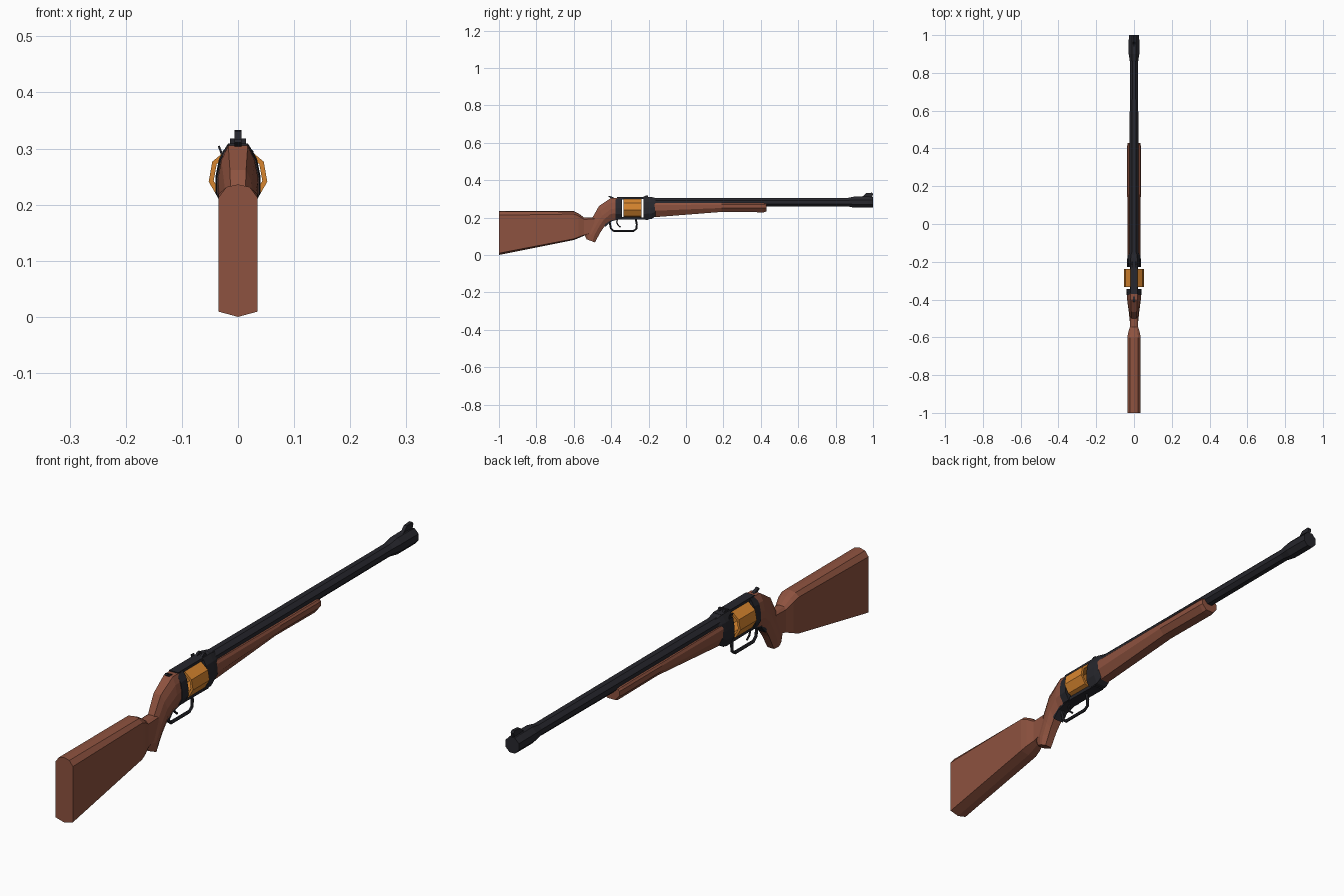
import bpy, bmesh, math
from mathutils import Vector


def material(name, rgb):
    m = bpy.data.materials.new(name)
    m.diffuse_color = (*rgb, 1)
    return m


WOOD = material("brown wood", (0.27, 0.085, 0.050))
STEEL = material("dark steel", (0.020, 0.020, 0.026))
BRASS = material("orange brass", (0.68, 0.235, 0.028))


def finish(name, bm, mat):
    bmesh.ops.recalc_face_normals(bm, faces=bm.faces)
    me = bpy.data.meshes.new(name)
    bm.to_mesh(me)
    bm.free()
    me.materials.append(mat)
    ob = bpy.data.objects.new(name, me)
    bpy.context.collection.objects.link(ob)
    return ob


def skin(bm, rings, closed=False):
    vs = [[bm.verts.new(p) for p in r] for r in rings]
    n = len(vs[0])
    pairs = list(zip(vs, vs[1:])) + ([(vs[-1], vs[0])] if closed else [])
    for a, b in pairs:
        for i in range(n):
            bm.faces.new((a[i], a[(i + 1) % n], b[(i + 1) % n], b[i]))
    if not closed:
        bm.faces.new(vs[0])
        bm.faces.new(vs[-1])


def loft(name, half, stations, mat):
    """half: (width fraction, height fraction) from top to bottom.
    stations: (top y, top z, bottom y, bottom z, half width)."""
    outline = half + [(-x, t) for x, t in reversed(half) if x > 0]
    rings = [[(x * w, yb + (yt - yb) * t, zb + (zt - zb) * t) for x, t in outline]
             for yt, zt, yb, zb, w in stations]
    bm = bmesh.new()
    skin(bm, rings)
    return finish(name, bm, mat)


def straight(*rows):
    """Stations with upright sections: (y, z bottom, z top, half width)."""
    return [(y, zt, y, zb, w) for y, zb, zt, w in rows]


def plate(name, pts, w, mat, x=0):
    """Side profile in (y, z) extruded across x."""
    bm = bmesh.new()
    skin(bm, [[(x + s * w, y, z) for y, z in pts] for s in (-1, 1)])
    return finish(name, bm, mat)


def bar(name, path, r, mat, x=0.0, sides=6):
    """Rod following a path in the side plane."""
    P = [Vector((x, y, z)) for y, z in path]
    rings = []
    for i, p in enumerate(P):
        t = (P[min(i + 1, len(P) - 1)] - P[max(i - 1, 0)]).normalized()
        u = Vector((1, 0, 0))
        v = t.cross(u)
        rings.append([p + r * (math.cos(a) * u + math.sin(a) * v)
                      for a in (2 * math.pi * k / sides for k in range(sides))])
    bm = bmesh.new()
    skin(bm, rings)
    return finish(name, bm, mat)


# Shoulder stock with narrow neck
loft("shoulder_stock", [(0.0, 1), (0.6, 0.98), (1, 0.90), (1, 0.04), (0, 0)],
     straight((-1.0, 0.0, 0.236, 0.035), (-0.60, 0.08, 0.234, 0.035),
              (-0.575, 0.09, 0.222, 0.031), (-0.545, 0.103, 0.2, 0.022),
              (-0.49, 0.12, 0.2, 0.022)), WOOD)

# Curved grip with a hooked lower end
GRIP = [(0.48, 1), (0.82, 0.78), (1, 0.5), (1, 0.28), (0.6, 0)]
loft("grip", GRIP,
     [(-0.355, 0.306, -0.355, 0.195, 0.037), (-0.40, 0.305, -0.405, 0.185, 0.036),
      (-0.465, 0.262, -0.432, 0.158, 0.030), (-0.497, 0.205, -0.455, 0.125, 0.026),
      (-0.545, 0.115, -0.468, 0.102, 0.024), (-0.532, 0.084, -0.487, 0.067, 0.022)], WOOD)

# Frame: recoil plate, top strap, bottom strap, front block
FRAME = [(0.48, 1), (0.85, 0.78), (1, 0.52), (1, 0.25), (0.6, 0)]
loft("recoil_plate", FRAME,
     straight((-0.376, 0.191, 0.302, 0.0385), (-0.343, 0.191, 0.307, 0.040)), STEEL)
loft("front_block", FRAME,
     straight((-0.228, 0.190, 0.309, 0.036), (-0.185, 0.192, 0.309, 0.036),
              (-0.165, 0.205, 0.305, 0.034), (-0.15, 0.225, 0.303, 0.026)), STEEL)
plate("top_strap", [(-0.37, 0.297), (-0.18, 0.299), (-0.18, 0.309), (-0.37, 0.309)], 0.018, STEEL)
plate("bottom_strap", [(-0.43, 0.15), (-0.405, 0.178), (-0.36, 0.19), (-0.20, 0.188),
                       (-0.20, 0.201), (-0.36, 0.203), (-0.41, 0.193), (-0.435, 0.16)],
      0.021, STEEL)

# Hollow nine-sided cartridge drum
bm = bmesh.new()
drum = [[(r * math.cos(a), y, 0.25 + r * math.sin(a))
         for a in (math.radians(-90 + 40 * k) for k in range(9))]
        for r, y in ((0.053, -0.333), (0.053, -0.238), (0.044, -0.238), (0.044, -0.333))]
skin(bm, drum, closed=True)
finish("cartridge_drum", bm, BRASS)

# Barrel with wider muzzle, octagonal
OCT = [(0.414, 1), (1, 0.707), (1, 0.293), (0.414, 0)]
loft("barrel", OCT,
     straight((-0.2, 0.257, 0.305, 0.024), (0.86, 0.260, 0.304, 0.022),
              (0.90, 0.253, 0.312, 0.028), (0.97, 0.253, 0.312, 0.028),
              (1.0, 0.253, 0.310, 0.027)), STEEL)

# Wooden fore-end under the barrel
loft("fore_end", [(0.85, 1), (1, 0.85), (1, 0.45), (0.5, 0)],
     straight((-0.168, 0.202, 0.278, 0.034), (0.19, 0.230, 0.277, 0.036),
              (0.415, 0.228, 0.277, 0.036), (0.43, 0.232, 0.274, 0.033)), WOOD)

# Sights
plate("front_sight", [(0.93, 0.305), (0.95, 0.318), (0.963, 0.331), (0.995, 0.333),
                      (1.0, 0.325), (0.993, 0.305)], 0.006, STEEL)
for s in (-1, 1):
    plate("rear_sight_leaf", [(-0.235, 0.306), (-0.215, 0.318), (-0.205, 0.318), (-0.20, 0.306)],
          0.004, STEEL, x=s * 0.010)

# Hammer, trigger and guard
plate("hammer", [(-0.385, 0.295), (-0.385, 0.306), (-0.395, 0.311), (-0.412, 0.317),
                 (-0.414, 0.311), (-0.402, 0.303), (-0.40, 0.295)], 0.006, STEEL)
bar("trigger", [(-0.366, 0.195), (-0.370, 0.175), (-0.364, 0.160), (-0.350, 0.148)], 0.004, STEEL)
bar("trigger_guard", [(-0.400, 0.195), (-0.408, 0.175), (-0.402, 0.143), (-0.388, 0.129),
                      (-0.28, 0.129), (-0.265, 0.140), (-0.263, 0.165), (-0.270, 0.195)],
    0.006, STEEL)

# Small side lever on the left of the frame
lever = plate("side_lever", [(-0.222, 0), (-0.206, 0), (-0.206, 0.024), (-0.222, 0.024)],
              0.0018, STEEL)
lever.location = (-0.026, 0, 0.282)
lever.rotation_euler = (0, math.radians(-20), 0)
